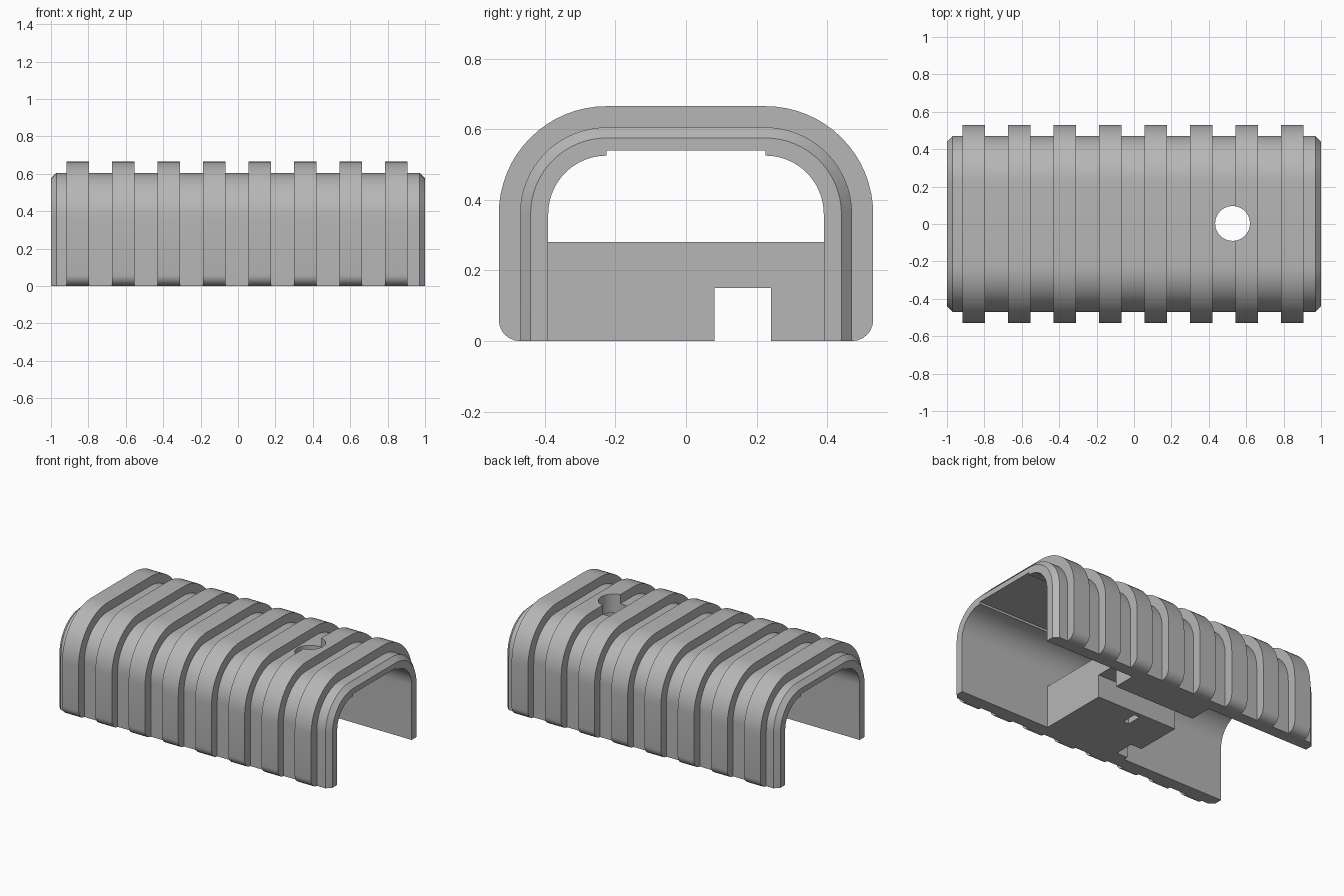
import bpy, bmesh
from math import sin, cos, pi, radians
from mathutils import Vector

cube = bpy.data.objects.get("Cube")
if cube:
    bpy.data.objects.remove(cube)

grey = bpy.data.materials.new("mid grey")
grey.use_nodes = True
color = (0.47, 0.47, 0.47, 1)
grey.diffuse_color = color
grey.node_tree.nodes["Principled BSDF"].inputs["Base Color"].default_value = color

ARC_Y, ARC_Z = 0.225, 0.36      # centre of the shoulder arcs
R_BODY, R_RIB, R_INNER = 0.245, 0.305, 0.165
CEILING = 0.54
STEPS = 16


def arch(radius, foot=0.0):
    """Open arch from the -y foot over the top to the +y foot, as (y, z)."""
    half = [(ARC_Y + radius - foot * (1 - cos(a)), foot * (1 - sin(a)))
            for a in [pi / 2 * i / 6 for i in range(6, 0, -1)]] if foot else []
    half.append((ARC_Y + radius, foot))
    half += [(ARC_Y + radius * cos(a), ARC_Z + radius * sin(a))
             for a in [pi / 2 * i / STEPS for i in range(STEPS + 1)]]
    return [(-y, z) for y, z in half] + half[::-1]


def inner_arch():
    """Inside of the shell, with the shallow raised ceiling."""
    pts = arch(R_INNER)
    mid = len(pts) // 2
    return pts[:mid] + [(-ARC_Y, CEILING), (ARC_Y, CEILING)] + pts[mid:]


def finish(name, bm):
    bmesh.ops.recalc_face_normals(bm, faces=bm.faces)
    mesh = bpy.data.meshes.new(name)
    bm.to_mesh(mesh)
    bm.free()
    mesh.materials.append(grey)
    obj = bpy.data.objects.new(name, mesh)
    bpy.context.collection.objects.link(obj)
    return obj


def loft(name, sections):
    """Bridge closed (y, z) loops placed at successive x positions."""
    bm = bmesh.new()
    rings = [[bm.verts.new((x, y, z)) for y, z in loop] for x, loop in sections]
    for a, b in zip(rings, rings[1:]):
        for i in range(len(a)):
            j = (i + 1) % len(a)
            bm.faces.new((a[i], a[j], b[j], b[i]))
    bm.faces.new(rings[0])
    bm.faces.new(rings[-1])
    return finish(name, bm)


def box(name, low, high):
    bm = bmesh.new()
    bmesh.ops.create_cube(bm, size=1)
    low, high = Vector(low), Vector(high)
    for v in bm.verts:
        v.co = (low + high) / 2 + v.co * (high - low)
    return finish(name, bm)


def cut(obj, cutter):
    mod = obj.modifiers.new("cut", 'BOOLEAN')
    mod.operation = 'DIFFERENCE'
    mod.solver = 'EXACT'
    mod.object = cutter
    bpy.context.view_layer.objects.active = obj
    bpy.ops.object.modifier_apply(modifier=mod.name)


# Arched shell with chamfered ends
inside = inner_arch()[::-1]
full = arch(R_BODY) + inside
slim = arch(R_BODY - 0.03) + inside
shell = loft("shell", [(-1, slim), (-0.97, full), (0.97, full), (1, slim)])

# Raised ribs wrapped over the shell
rib_loop = arch(R_RIB, foot=R_RIB - R_BODY) + arch(R_BODY)[::-1]
# the rounded foot already ends on the shell's lower corner
rib_loop = [p for i, p in enumerate(rib_loop) if p not in rib_loop[:i]]
ribs = []
for i in range(8):
    x = -0.917 + 0.2434 * i
    ribs.append(loft("rib_%d" % (i + 1), [(x, rib_loop), (x + 0.12, rib_loop)]))

# Round hole through the roof
bm = bmesh.new()
bmesh.ops.create_cone(bm, cap_ends=True, segments=48, radius1=0.093, radius2=0.093, depth=0.5)
bmesh.ops.translate(bm, verts=bm.verts, vec=(0.527, 0.003, 0.6))
hole = finish("hole_cutter", bm)
for obj in (shell, ribs[6]):
    cut(obj, hole)

# Cross block between the walls, with a cable channel, corner notch and slot
block = box("cross_block", (-0.25, -0.39, 0), (0.34, 0.39, 0.28))
cutters = [
    box("channel_cutter", (-0.5, 0.08, -0.1), (0.5, 0.24, 0.15)),
    box("notch_cutter", (-0.4, -0.36, -0.1), (-0.17, -0.23, 0.1)),
    box("slot_cutter", (0, -0.05, -0.1), (0.04, 0.05, 0.1)),
]
for cutter in cutters:
    cut(block, cutter)
for cutter in cutters + [hole]:
    bpy.data.objects.remove(cutter)

# Smooth the arcs, keep the edges crisp
bpy.ops.object.select_all(action='DESELECT')
for obj in [shell, block] + ribs:
    obj.select_set(True)
bpy.context.view_layer.objects.active = shell
bpy.ops.object.shade_smooth_by_angle(angle=radians(25))
